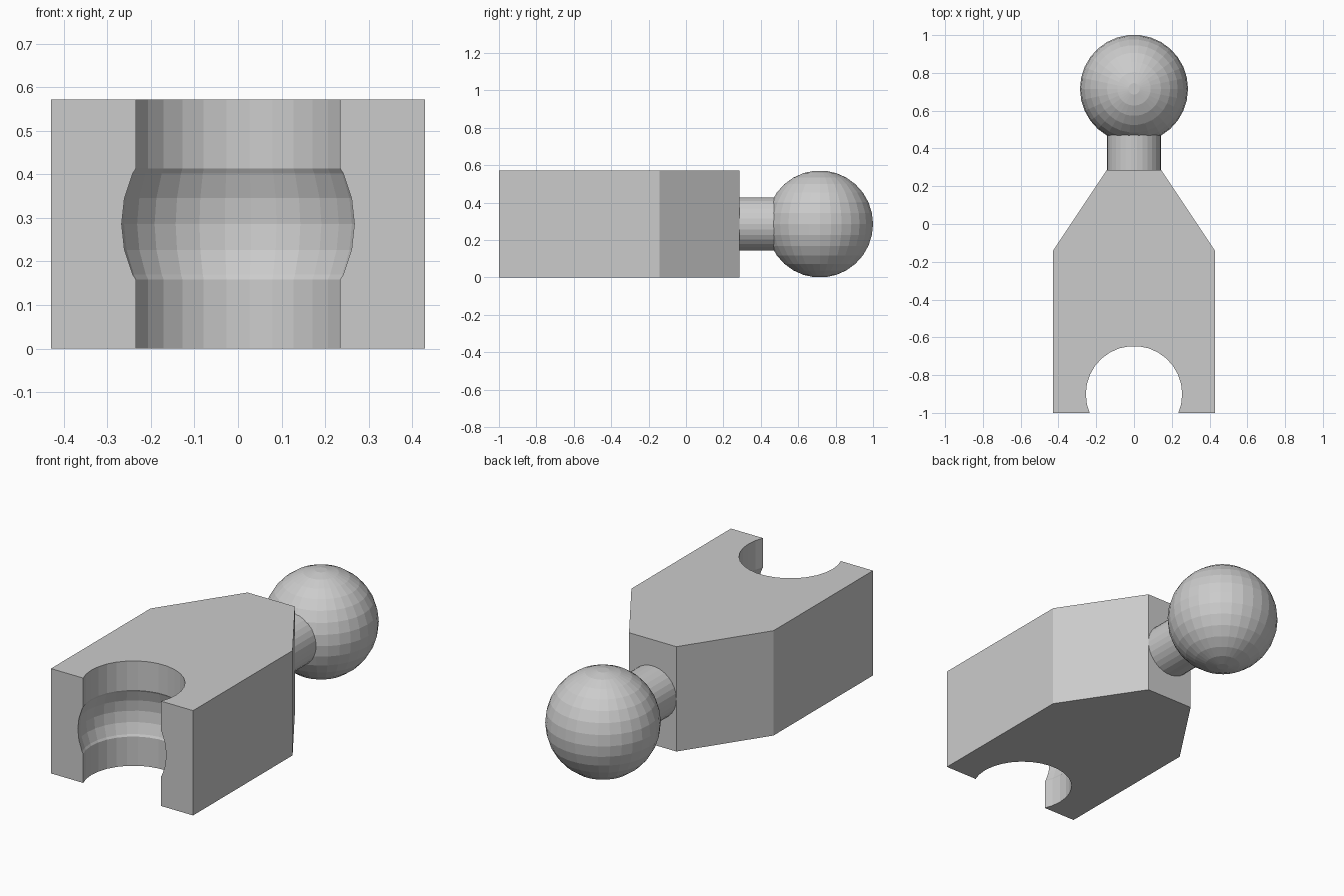
import bpy, bmesh
from math import sin, cos, pi, radians
from mathutils import Matrix

if "Cube" in bpy.data.objects:
    bpy.data.objects.remove(bpy.data.objects["Cube"])

SEG = 30            # sides of every round part
R = 0.286           # ball radius, also socket bulge radius
H = 2 * R           # body height
MID = R             # centre height


def make_object(name, bm, matrix=Matrix.Identity(4)):
    bmesh.ops.transform(bm, matrix=matrix, verts=bm.verts)
    bmesh.ops.recalc_face_normals(bm, faces=bm.faces)
    mesh = bpy.data.meshes.new(name)
    bm.to_mesh(mesh)
    bm.free()
    obj = bpy.data.objects.new(name, mesh)
    bpy.context.collection.objects.link(obj)
    return obj


def lathe(name, profile, matrix):
    """Closed solid from (radius, height) points turned about local z."""
    bm = bmesh.new()
    rings = [[bm.verts.new((r * cos(2 * pi * i / SEG), r * sin(2 * pi * i / SEG), z))
              for i in range(SEG)] for r, z in profile]
    for a, b in zip(rings, rings[1:]):
        for i in range(SEG):
            j = (i + 1) % SEG
            bm.faces.new((a[i], a[j], b[j], b[i]))
    bm.faces.new(rings[0][::-1])
    bm.faces.new(rings[-1])
    return make_object(name, bm, matrix)


def sphere_profile(limit):
    return [(R * cos(radians(a)), R * sin(radians(a)))
            for a in range(-limit, limit + 1, 12)]


# Body: tapered block extruded from its plan outline
half = [(0.429, -1.0), (0.429, -0.142), (0.143, 0.287)]
outline = half + [(-x, y) for x, y in reversed(half)]
bm = bmesh.new()
base = bm.faces.new([bm.verts.new((x, y, 0)) for x, y in outline])
top = bmesh.ops.extrude_face_region(bm, geom=[base])["geom"]
bmesh.ops.translate(bm, vec=(0, 0, H),
                    verts=[v for v in top if isinstance(v, bmesh.types.BMVert)])
body = make_object("body", bm)

# Socket: open bore with a bulge that holds the next link's ball
bore, lip = 0.255, 0.127
profile = ([(bore, -0.4), (bore, -lip)] + sphere_profile(24)
           + [(bore, lip), (bore, 0.4)])
cutter = lathe("socket_cutter", profile, Matrix.Translation((0, -0.901, MID)))
cutter.hide_render = True
cut = body.modifiers.new("socket", 'BOOLEAN')
cut.operation = 'DIFFERENCE'
cut.solver = 'EXACT'
cut.object = cutter
bpy.context.view_layer.objects.active = body
bpy.ops.object.modifier_apply(modifier=cut.name)
bpy.data.objects.remove(cutter)

# Neck: short rod running along y into the ball
lathe("neck", [(0.143, 0.28), (0.143, 0.475)],
      Matrix.Translation((0, 0, MID)) @ Matrix.Rotation(-pi / 2, 4, 'X'))

# Ball
lathe("ball", sphere_profile(84), Matrix.Translation((0, 0.7156, MID)))
